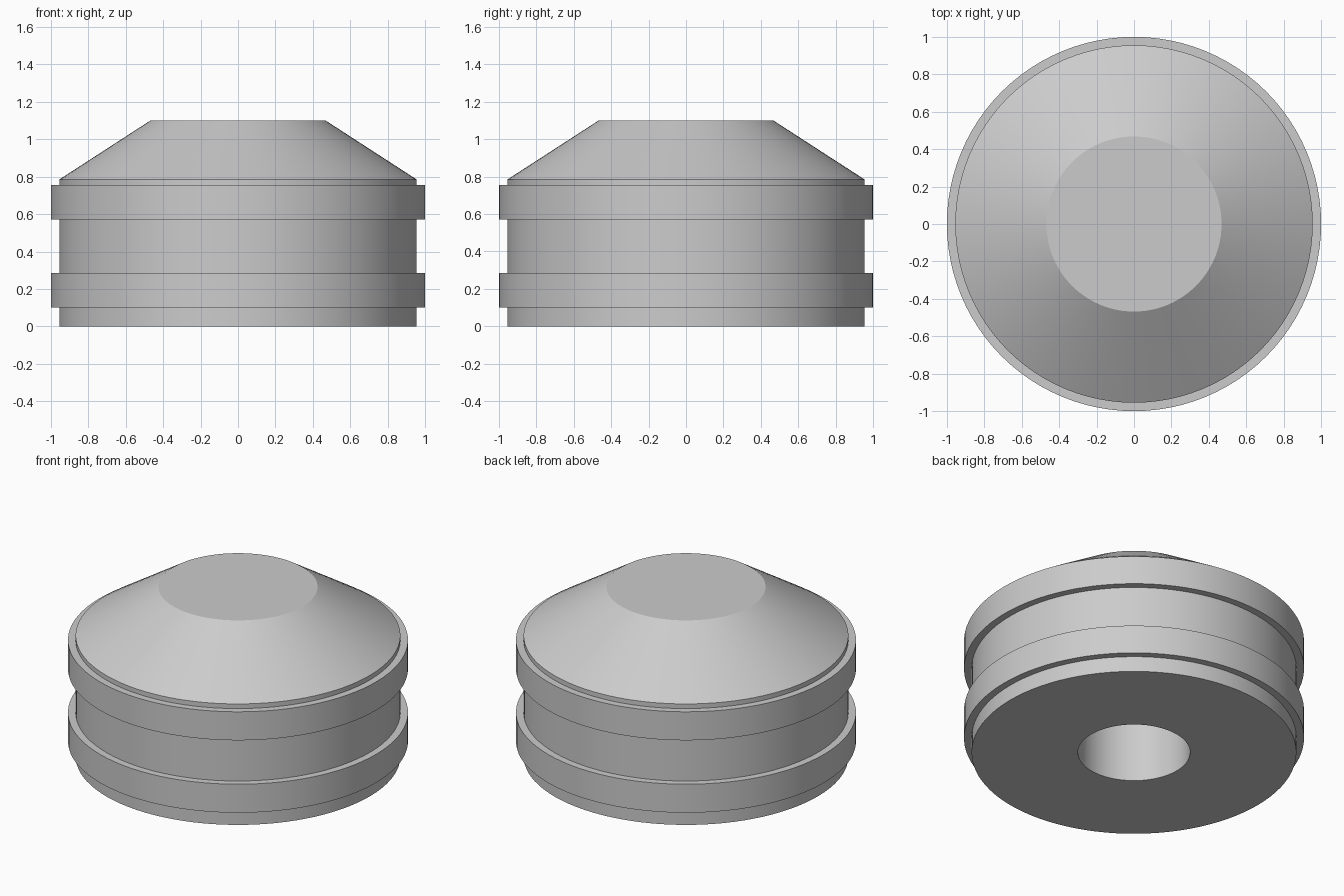
import bpy
import bmesh
from math import tau, radians

cube = bpy.data.objects.get("Cube")
if cube:
    bpy.data.objects.remove(cube, do_unlink=True)

SIDES = 96
BODY_R, BAND_R, TOP_R, BORE_R = 0.955, 1.0, 0.468, 0.33
SHOULDER_Z, TOP_Z, BORE_TOP = 0.785, 1.1, 0.75
BAND_H = 0.185

grey = bpy.data.materials.new("plain grey")
grey.use_nodes = True
colour = (0.6, 0.6, 0.6, 1)
grey.diffuse_color = colour
grey.node_tree.nodes["Principled BSDF"].inputs["Base Color"].default_value = colour


def lathe(name, profile, closed=False):
    """Spin an (r, z) profile around the vertical axis."""
    bm = bmesh.new()
    verts = [bm.verts.new((r, 0, z)) for r, z in profile]
    edges = [bm.edges.new(pair) for pair in zip(verts, verts[1:])]
    if closed:
        edges.append(bm.edges.new((verts[-1], verts[0])))
    bmesh.ops.spin(bm, geom=verts + edges, cent=(0, 0, 0), axis=(0, 0, 1),
                   angle=tau, steps=SIDES, use_duplicate=False)
    bmesh.ops.remove_doubles(bm, verts=bm.verts, dist=0.0001)
    bmesh.ops.recalc_face_normals(bm, faces=bm.faces)
    mesh = bpy.data.meshes.new(name)
    bm.to_mesh(mesh)
    bm.free()
    mesh.materials.append(grey)
    obj = bpy.data.objects.new(name, mesh)
    bpy.context.collection.objects.link(obj)
    bpy.ops.object.select_all(action='DESELECT')
    obj.select_set(True)
    bpy.context.view_layer.objects.active = obj
    bpy.ops.object.shade_smooth_by_angle(angle=radians(30))
    return obj


# Body: blind bore underneath, straight wall, tapered cap with a flat top
lathe("body", [(0, BORE_TOP), (BORE_R, BORE_TOP), (BORE_R, 0), (BODY_R, 0),
               (BODY_R, SHOULDER_Z), (TOP_R, TOP_Z), (0, TOP_Z)])

# Raised bands around the wall
for name, z in (("lower_band", 0.1), ("upper_band", 0.57)):
    inner = BODY_R - 0.02
    lathe(name, [(inner, z), (BAND_R, z), (BAND_R, z + BAND_H), (inner, z + BAND_H)],
          closed=True)
